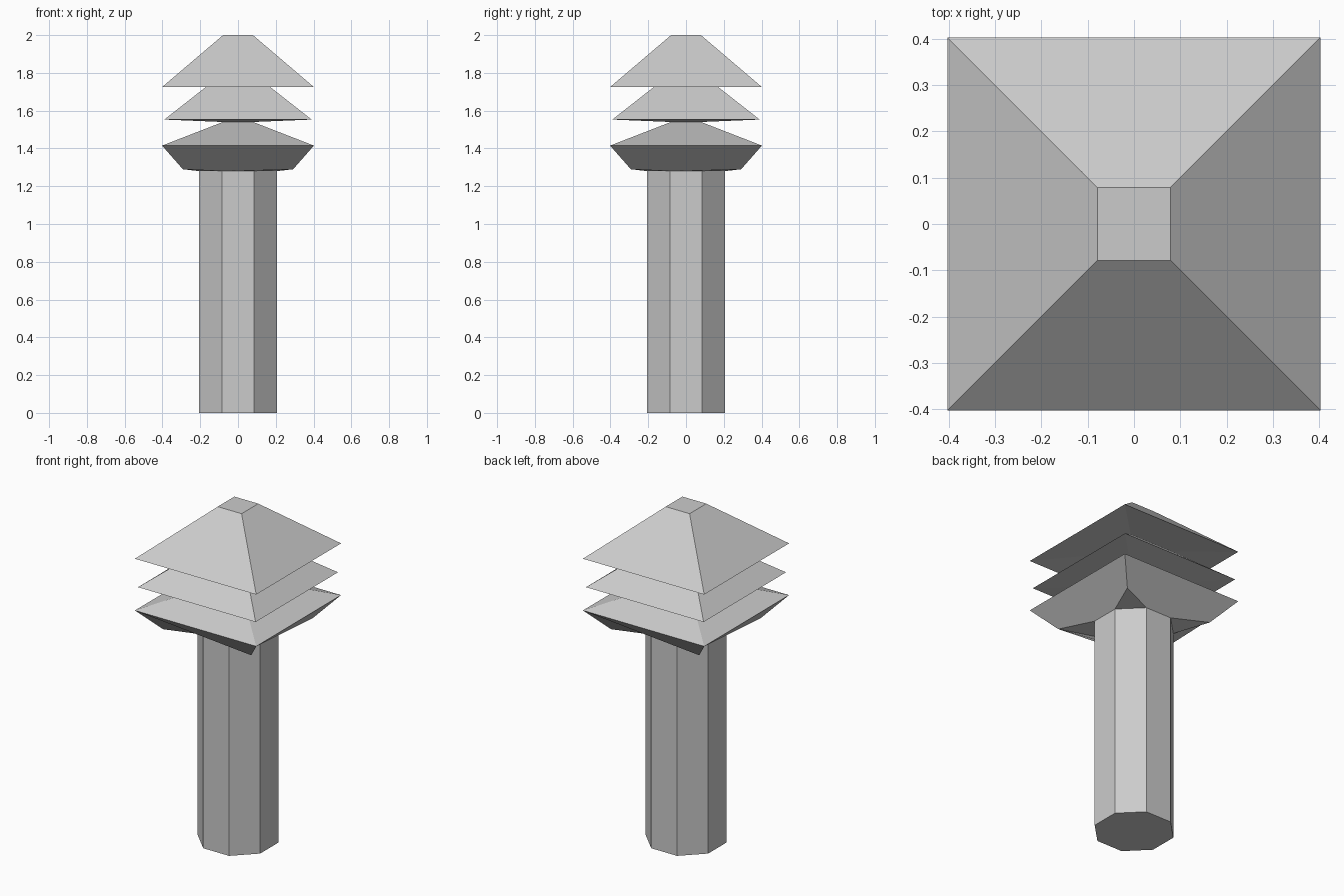
import bpy, bmesh
from math import tan, pi

if "Cube" in bpy.data.objects:
    bpy.data.objects.remove(bpy.data.objects["Cube"])


def finish(name, bm):
    bmesh.ops.recalc_face_normals(bm, faces=bm.faces)
    mesh = bpy.data.meshes.new(name)
    bm.to_mesh(mesh)
    bm.free()
    obj = bpy.data.objects.new(name, mesh)
    bpy.context.collection.objects.link(obj)
    return obj


def turns(x, y, z):
    """The point repeated on all four sides."""
    return [(x, y, z), (-y, x, z), (-x, -y, z), (y, -x, z)]


def ring(bm, points):
    return [bm.verts.new(p) for p in points]


def bridge(bm, low, high):
    n = len(low)
    for i in range(n):
        bm.faces.new((low[i], low[(i + 1) % n], high[(i + 1) % n], high[i]))


R = 0.207                 # column flat-to-centre distance
E = R * tan(pi / 8)       # half width of a column side
NECK = 1.28


def octagon(z):
    pairs = zip(turns(-E, -R, z), turns(E, -R, z))
    return [p for pair in pairs for p in pair]


# Octagonal column, open where it joins the capital
bm = bmesh.new()
base = ring(bm, octagon(0))
bridge(bm, base, ring(bm, octagon(NECK)))
bm.faces.new(base[::-1])
finish("column", bm)

# Capital flaring from the octagon to a square, then the tiered roofs
bm = bmesh.new()
octa = ring(bm, octagon(NECK))
foot = ring(bm, turns(-0.292, -0.292, 1.29))
eave = ring(bm, turns(-0.402, -0.402, 1.415))
for i in range(4):
    j = (i + 1) % 4
    a, b = octa[2 * i], octa[2 * i + 1]
    bm.faces.new((foot[i], a, b, foot[j], eave[j], eave[i]))
    bm.faces.new((foot[j], b, octa[2 * j]))

previous = eave
for half, z in [(0.08, 1.54), (0.39, 1.553), (0.145, 1.745),
                (0.402, 1.725), (0.079, 2.0)]:
    level = ring(bm, turns(-half, -half, z))
    bridge(bm, previous, level)
    previous = level
bm.faces.new(previous)
finish("tiered_roof_capital", bm)
